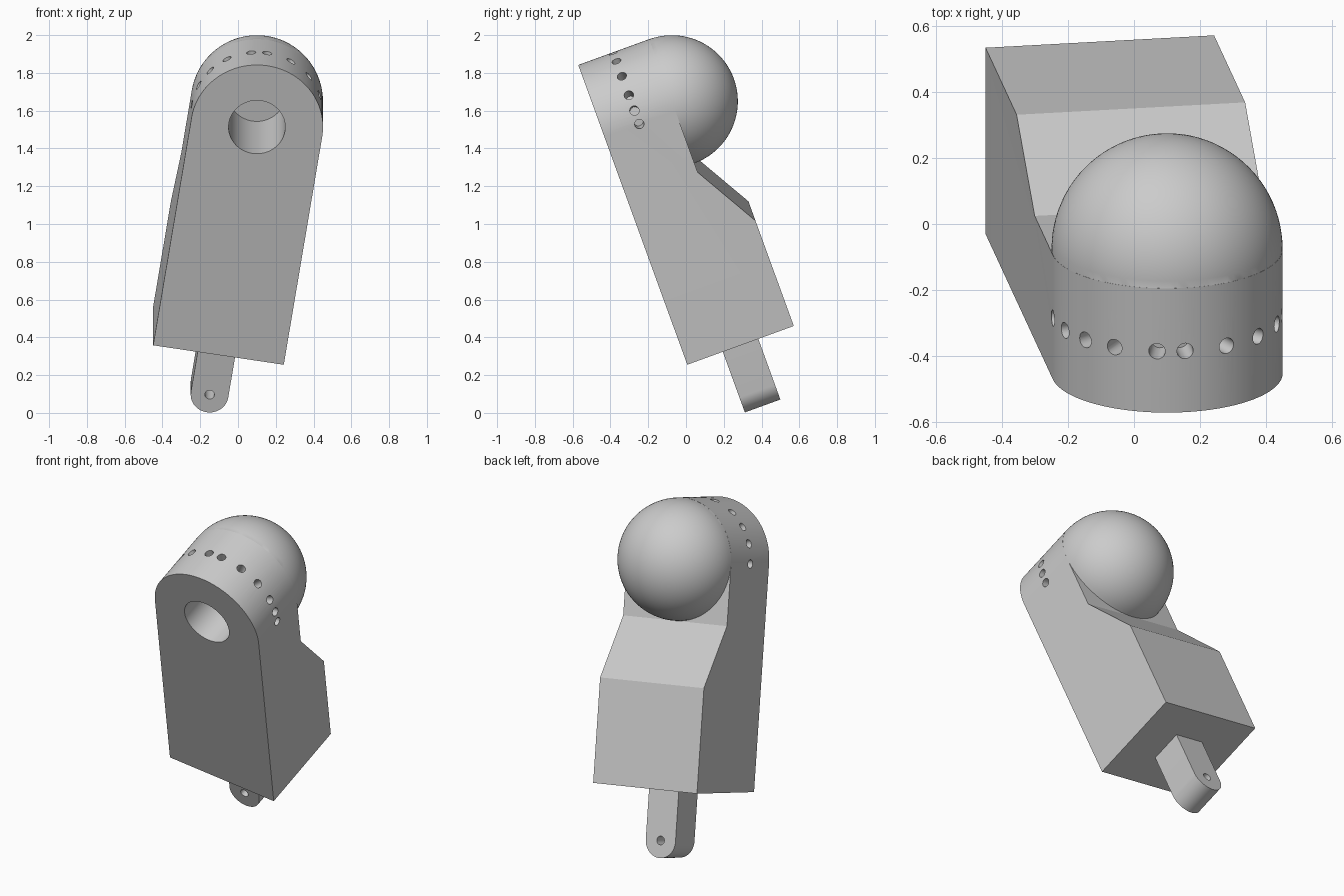
import bpy
import bmesh
from math import sin, cos, pi, radians
from mathutils import Matrix, Vector

cube = bpy.data.objects.get("Cube")
if cube:
    bpy.data.objects.remove(cube, do_unlink=True)

R = 0.35           # half width of the body and radius of the dome
HEAD_DEPTH = 0.4   # front face to dome centre

grey = bpy.data.materials.new("plain grey")
grey.use_nodes = True
grey.diffuse_color = (0.6, 0.6, 0.6, 1)
grey.node_tree.nodes["Principled BSDF"].inputs["Base Color"].default_value = (0.6, 0.6, 0.6, 1)


def add_object(name, bm):
    bmesh.ops.recalc_face_normals(bm, faces=bm.faces)
    mesh = bpy.data.meshes.new(name)
    bm.to_mesh(mesh)
    bm.free()
    mesh.materials.append(grey)
    obj = bpy.data.objects.new(name, mesh)
    bpy.context.collection.objects.link(obj)
    return obj


def prism(name, outline, direction):
    """Extrude a closed outline of 3D points along a direction."""
    bm = bmesh.new()
    face = bm.faces.new([bm.verts.new(p) for p in outline])
    grown = bmesh.ops.extrude_face_region(bm, geom=[face])["geom"]
    verts = [g for g in grown if isinstance(g, bmesh.types.BMVert)]
    bmesh.ops.translate(bm, verts=verts, vec=direction)
    return add_object(name, bm)


def rod(name, start, end, radius, sides):
    """Cylinder between two points."""
    start, end = Vector(start), Vector(end)
    axis = end - start
    bm = bmesh.new()
    turn = Vector((0, 0, 1)).rotation_difference(axis).to_matrix().to_4x4()
    bmesh.ops.create_cone(bm, cap_ends=True, segments=sides, radius1=radius,
                          radius2=radius, depth=axis.length,
                          matrix=Matrix.Translation((start + end) / 2) @ turn)
    return add_object(name, bm)


def combine(obj, tool, operation):
    """Apply a boolean and discard the tool."""
    tool.hide_render = True
    mod = obj.modifiers.new(operation, "BOOLEAN")
    mod.operation = operation
    mod.solver = "EXACT"
    mod.object = tool
    bpy.context.view_layer.objects.active = obj
    bpy.ops.object.modifier_apply(modifier=mod.name)
    bpy.data.objects.remove(tool, do_unlink=True)


def rounded_end(radius, y, z_round, z_flat, steps):
    """Outline with one flat end and one semicircular end."""
    sign = 1 if z_round > z_flat else -1
    arc = [(radius * cos(pi * i / steps), y, z_round + sign * radius * sin(pi * i / steps))
           for i in range(steps + 1)]
    return arc + [(-radius, y, z_flat), (radius, y, z_flat)]


# Body: round-topped block with a sloping step cut from its back
body = prism("body", rounded_end(R, 0, 0, -1.3, 64), (0, 0.6, 0))
step = [(-1, HEAD_DEPTH, 1), (-1, HEAD_DEPTH, -R), (-1, 0.7, -0.875), (-1, 0.7, 1)]
combine(body, prism("step_cutter", step, (2, 0, 0)), "DIFFERENCE")

# Dome at the back of the head
bm = bmesh.new()
bmesh.ops.create_uvsphere(bm, u_segments=96, v_segments=48, radius=R - 0.0004,
                          matrix=Matrix.Translation((0, HEAD_DEPTH, 0)) @ Matrix.Rotation(pi / 2, 4, "X"))
combine(body, add_object("dome", bm), "UNION")

# Blind bore in the front face
combine(body, rod("bore_cutter", (0, -0.1, 0), (0, 0.5, 0), 0.15, 64), "DIFFERENCE")

# Ring of small holes over the head
for angle in (0, 12.5, 27, 47, 68, 90, 104, 126, 144, 161, 180):
    out = Vector((cos(radians(angle)), 0, sin(radians(angle))))
    base = Vector((0, 0.197, 0))
    combine(body, rod("hole_cutter", base + out * 0.25, base + out * 0.45, 0.025, 20), "DIFFERENCE")

# Drilled tab below the body
tab = prism("tab", rounded_end(0.1, 0.2, -1.6, -1.29, 32), (0, 0.2, 0))
combine(tab, rod("tab_hole_cutter", (0, 0, -1.6), (0, 0.6, -1.6), 0.025, 24), "DIFFERENCE")

# Lean everything back and sideways into place
pose = (Matrix.Translation((0.1, -0.451, 1.513))
        @ Matrix.Rotation(radians(20), 4, "X") @ Matrix.Rotation(radians(9), 4, "Y"))
for obj in (body, tab):
    obj.data.transform(pose)
    bpy.ops.object.select_all(action="DESELECT")
    obj.select_set(True)
    bpy.context.view_layer.objects.active = obj
    bpy.ops.object.shade_smooth_by_angle(angle=radians(25))
